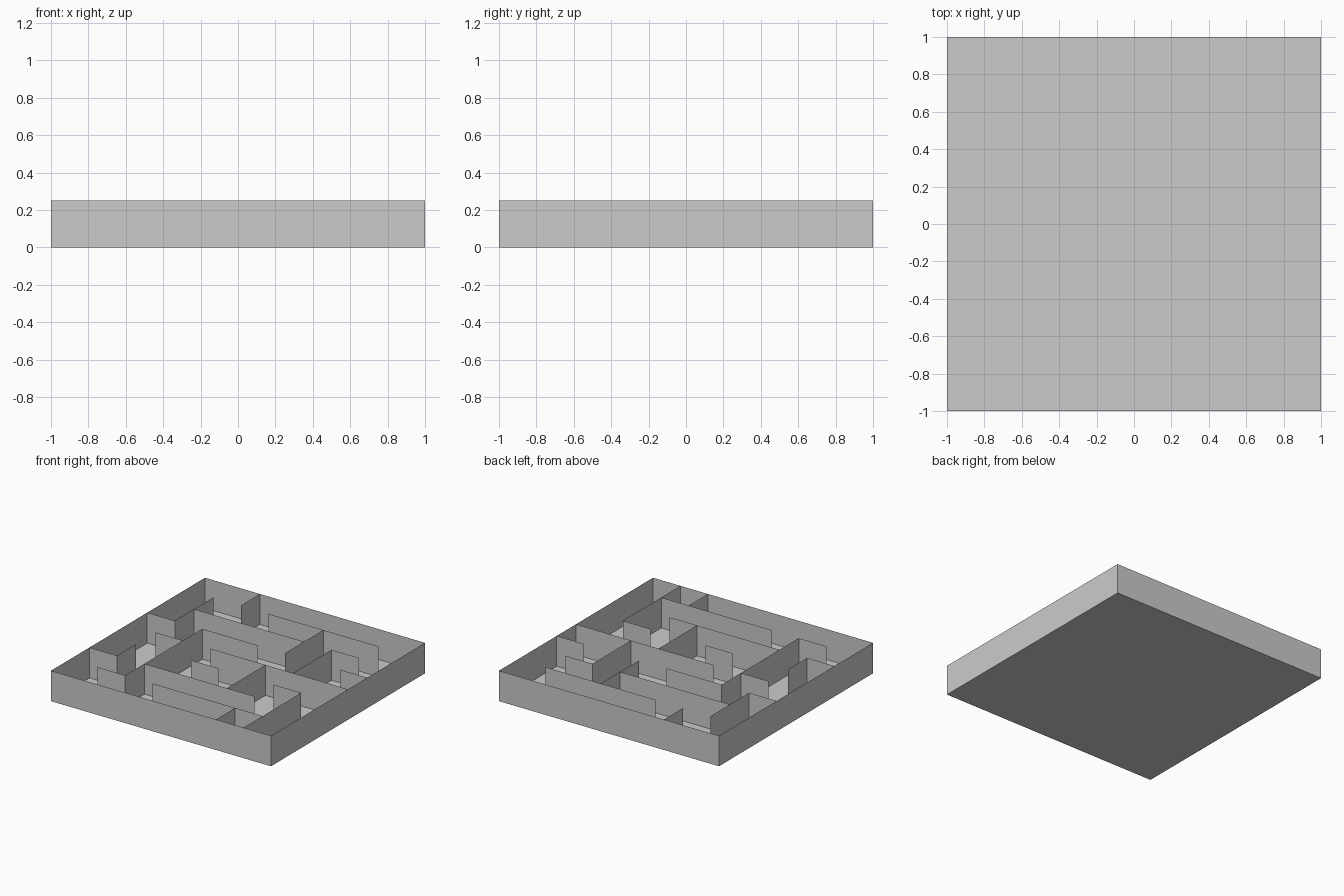
import bpy, bmesh

if "Cube" in bpy.data.objects:
    bpy.data.objects.remove(bpy.data.objects["Cube"])

STEP = 0.25      # maze cell size (8 x 8 cells)
HEIGHT = 0.25


def make_object(name, quads):
    """Build one mesh object from a list of four-corner faces."""
    bm = bmesh.new()
    for quad in quads:
        bm.faces.new([bm.verts.new(p) for p in quad])
    bmesh.ops.remove_doubles(bm, verts=bm.verts, dist=1e-5)
    mesh = bpy.data.meshes.new(name)
    bm.to_mesh(mesh)
    bm.free()
    obj = bpy.data.objects.new(name, mesh)
    bpy.context.collection.objects.link(obj)
    return obj


def panel(i0, j0, i1, j1):
    """Thin upright wall between two grid nodes."""
    x0, y0, x1, y1 = (-1 + STEP * v for v in (i0, j0, i1, j1))
    return [(x0, y0, 0), (x1, y1, 0), (x1, y1, HEIGHT), (x0, y0, HEIGHT)]


# Floor
make_object("floor", [[(-1, -1, 0), (-1, 1, 0), (1, 1, 0), (1, -1, 0)]])

# Outer walls
corners = [(0, 0), (8, 0), (8, 8), (0, 8)]
make_object("outer_walls",
            [panel(*corners[k], *corners[(k + 1) % 4]) for k in range(4)])

# Inner walls running left to right: (row, start, end)
across = [(1, 1, 2), (1, 3, 7), (2, 0, 1), (2, 2, 6), (3, 3, 4), (3, 6, 7),
          (4, 1, 2), (4, 3, 8), (5, 0, 1), (5, 2, 4), (5, 7, 8),
          (6, 1, 5), (6, 6, 7), (7, 3, 7)]
make_object("cross_walls", [panel(a, j, b, j) for j, a, b in across])

# Inner walls running front to back: (column, start, end)
along = [(1, 2, 3), (1, 5, 7), (2, 1, 5), (2, 7, 8), (5, 2, 4), (5, 5, 7),
         (6, 0, 1), (6, 4, 6), (7, 0, 3)]
make_object("lengthwise_walls", [panel(i, a, i, b) for i, a, b in along])
